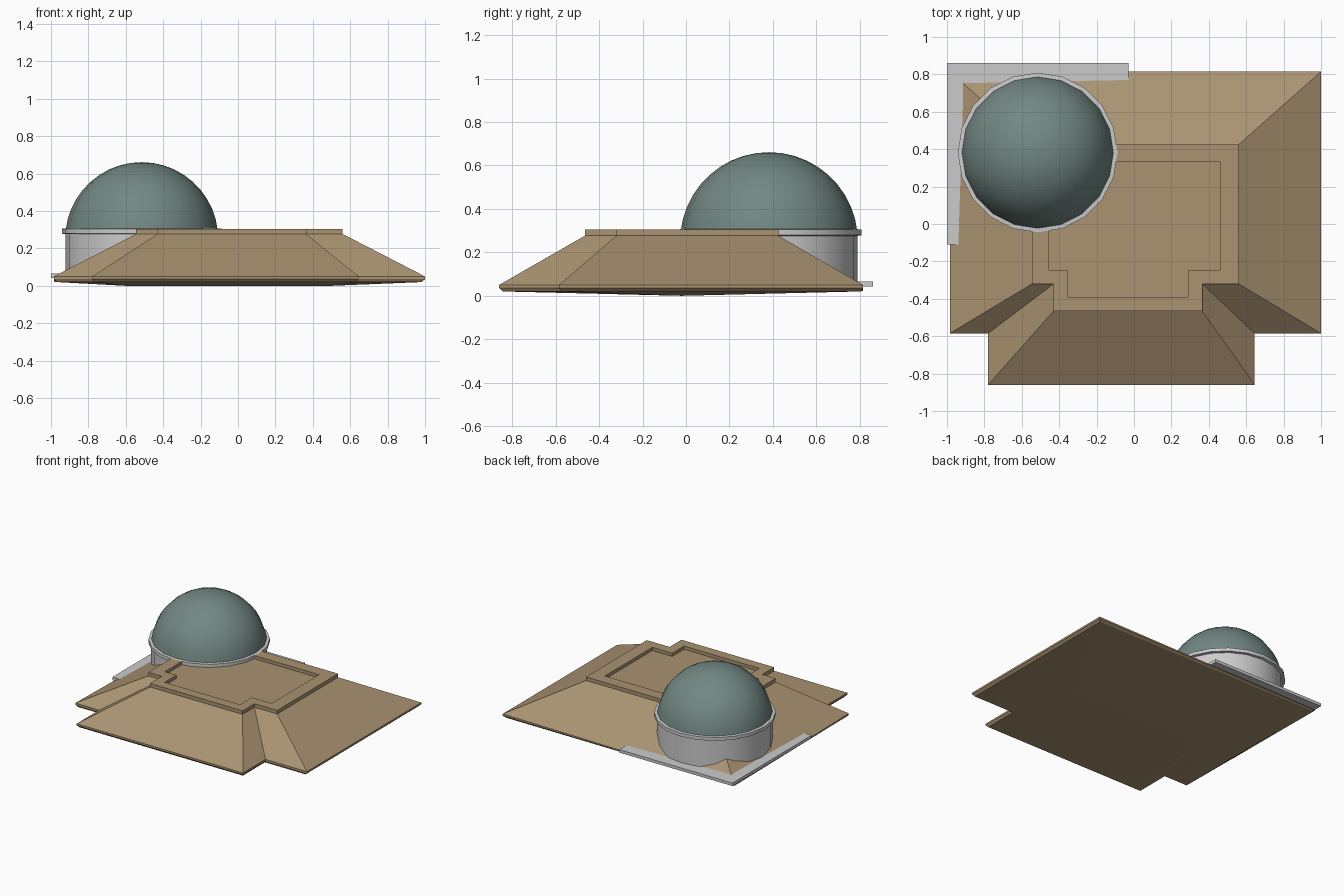
import bpy, bmesh, math

if "Cube" in bpy.data.objects:
    bpy.data.objects.remove(bpy.data.objects["Cube"])


def finish(name, bm, color=None, angle=None):
    bmesh.ops.recalc_face_normals(bm, faces=bm.faces)
    me = bpy.data.meshes.new(name)
    bm.to_mesh(me)
    bm.free()
    ob = bpy.data.objects.new(name, me)
    bpy.context.collection.objects.link(ob)
    if color:
        mat = bpy.data.materials.new(name + "_colour")
        mat.diffuse_color = (*color, 1)
        mat.use_nodes = True
        mat.node_tree.nodes["Principled BSDF"].inputs["Base Color"].default_value = mat.diffuse_color
        me.materials.append(mat)
    if angle:
        bpy.ops.object.select_all(action='DESELECT')
        ob.select_set(True)
        bpy.context.view_layer.objects.active = ob
        bpy.ops.object.shade_smooth_by_angle(angle=math.radians(angle))
    return ob


def outline(x0, x1, y0, y1, bx0, bx1, by):
    """Rectangle with a projecting bay on the front side."""
    return [(x0, y0), (bx0, y0), (bx0, by), (bx1, by),
            (bx1, y0), (x1, y0), (x1, y1), (x0, y1)]


def lathe(name, profile, center, segs, color=None, angle=35):
    bm = bmesh.new()
    rings = []
    for r, z in profile:
        if r < 1e-4:
            rings.append([bm.verts.new((*center, z))] * segs)
        else:
            rings.append([bm.verts.new((center[0] + r * math.cos(2 * math.pi * i / segs),
                                        center[1] + r * math.sin(2 * math.pi * i / segs), z))
                          for i in range(segs)])
    for a, b in zip(rings, rings[1:]):
        for i in range(segs):
            j = (i + 1) % segs
            bm.faces.new(list(dict.fromkeys((a[i], a[j], b[j], b[i]))))
    return finish(name, bm, color, angle)


# Hipped roof: stacked outlines from the underside to the sunken deck
eave = outline(-0.985, 1.0, -0.585, 0.815, -0.78, 0.645, -0.86)
crown = outline(-0.545, 0.56, -0.32, 0.425, -0.43, 0.365, -0.465)
deck = outline(-0.455, 0.46, -0.245, 0.335, -0.355, 0.29, -0.39)
under = [(x * 0.982, y * 0.982) for x, y in eave]
levels = [(under, 0.02), (eave, 0.036), (eave, 0.05), (crown, 0.277),
          (crown, 0.305), (deck, 0.305), (deck, 0.28)]
bm = bmesh.new()
rings = [[bm.verts.new((x, y, z)) for x, y in pts] for pts, z in levels]
# the eave corner below the dome dips under the stone ledge
rings[1][7].co.z, rings[2][7].co.z = 0.023, 0.026
for a, b in zip(rings, rings[1:]):
    for i in range(8):
        j = (i + 1) % 8
        bm.faces.new((a[i], a[j], b[j], b[i]))
bm.faces.new(rings[-1])
# shallow keel on the underside
A, B = bm.verts.new((-0.6, -0.02, 0)), bm.verts.new((0.5, -0.02, 0))
u = rings[0]
for f in ((u[2], u[3], B, A), (u[3], u[4], B), (u[4], u[5], B), (u[5], u[6], B),
          (u[6], u[7], A, B), (u[7], u[0], A), (u[0], u[1], A), (u[1], u[2], A)):
    bm.faces.new(f)
finish("roof", bm, (0.40, 0.29, 0.165))

# L-shaped ledge around the back left corner
bm = bmesh.new()
pts = [(-1, -0.11), (-0.85, -0.11), (-0.85, 0.68), (-0.03, 0.68), (-0.03, 0.86), (-1, 0.86)]
base = bm.faces.new([bm.verts.new((x, y, 0.043)) for x, y in pts])
top = bmesh.ops.extrude_face_region(bm, geom=[base])
bmesh.ops.translate(bm, vec=(0, 0, 0.023),
                    verts=[g for g in top["geom"] if isinstance(g, bmesh.types.BMVert)])
finish("corner_ledge", bm)

# Drum with projecting rim
c = (-0.515, 0.382)
lathe("drum", [(0.408, 0.05), (0.408, 0.276), (0.427, 0.279), (0.427, 0.305), (0.39, 0.308)],
      c, 20)

# Dome
R, zc = 0.409, 0.252
a0 = math.asin((0.295 - zc) / R)
arc = [a0 + (math.pi / 2 - a0) * i / 10 for i in range(11)]
lathe("dome", [(R * math.cos(a), zc + R * math.sin(a)) for a in arc], c, 20, (0.17, 0.245, 0.225))
